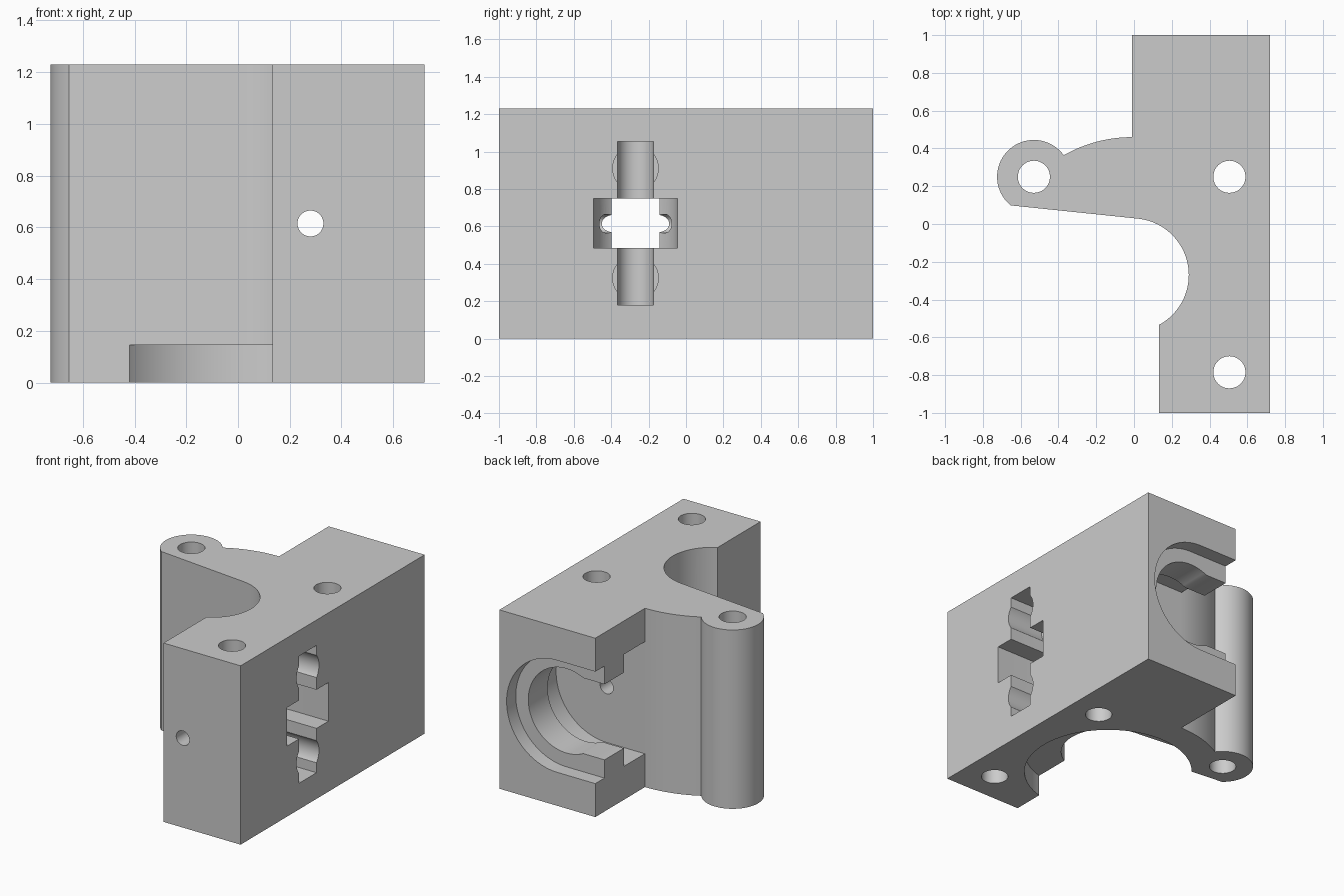
import bpy
import bmesh
from math import sin, cos, radians, asin, degrees
from mathutils import Vector

if "Cube" in bpy.data.objects:
    bpy.data.objects.remove(bpy.data.objects["Cube"])

HEIGHT = 1.23
MID_Z = HEIGHT / 2
BORE_X, BORE_Y = -0.01, -0.27      # drive bore axis
FEED_X = 0.28                      # feed hole axis

grey = bpy.data.materials.new("plain_grey")
grey.use_nodes = True
grey.diffuse_color = (0.6, 0.6, 0.6, 1)
grey.node_tree.nodes["Principled BSDF"].inputs["Base Color"].default_value = (0.6, 0.6, 0.6, 1)


def arc(cx, cy, r, a, b, n=32):
    return [(cx + r * cos(radians(a + (b - a) * i / n)),
             cy + r * sin(radians(a + (b - a) * i / n))) for i in range(n + 1)]


def circle(cx, cy, r, n=48):
    return arc(cx, cy, r, 0, 360, n)[:-1]


def prism(name, points, axis, lo, hi):
    """Extrude a flat outline along an axis; outline uses the other two axes in order."""
    def place(p, d):
        v = list(p)
        v.insert("xyz".index(axis), d)
        return Vector(v)
    bm = bmesh.new()
    face = bm.faces.new([bm.verts.new(place(p, lo)) for p in points])
    ext = bmesh.ops.extrude_face_region(bm, geom=[face])
    shift = place((0, 0), hi - lo)
    bmesh.ops.translate(bm, vec=shift, verts=[g for g in ext["geom"] if isinstance(g, bmesh.types.BMVert)])
    bmesh.ops.recalc_face_normals(bm, faces=bm.faces)
    mesh = bpy.data.meshes.new(name)
    bm.to_mesh(mesh)
    bm.free()
    ob = bpy.data.objects.new(name, mesh)
    bpy.context.collection.objects.link(ob)
    mesh.materials.append(grey)
    return ob


# Body outline: block, drive bore notch, arm and screw boss
outline = [(0.72, -1), (0.72, 1), (-0.01, 1)]
outline += arc(BORE_X, BORE_Y, 0.73, 90, 119.5, 16)
outline += arc(-0.53, 0.25, 0.195, 37, 231, 40)
outline += arc(BORE_X, BORE_Y, 0.30, 84, -61.5, 40)
outline += [(0.133, -1)]
body = prism("extruder_body", outline, "z", 0, HEIGHT)

cutters = []


def cut(name, points, axis, lo, hi):
    cutters.append(prism(name, points, axis, lo, hi))


# Motor pilot recess under the body
cut("pilot_recess", circle(BORE_X, BORE_Y, 0.535, 96), "z", -0.1, 0.145)

# Vertical screw holes
for x, y in ((-0.53, 0.25), (0.505, 0.25), (0.505, -0.785)):
    cut("screw_hole", circle(x, y, 0.085), "z", -0.1, HEIGHT + 0.1)

# Feed hole, front to back
cut("feed_hole", circle(FEED_X, MID_Z, 0.05), "y", -1.1, 0.7)


# Stepped nozzle mount, open to the right
def mount_slot(r, half, y0, y1):
    a = 180 - degrees(asin(half / r))
    pts = arc(FEED_X, MID_Z, r, a, -a, 56)
    cut("mount_slot", pts + [(-0.1, MID_Z - half), (-0.1, MID_Z + half)], "y", y0, y1)


mount_slot(0.29, 0.26, 0.6, 0.95)
mount_slot(0.385, 0.385, 0.90, 1.1)
mount_slot(0.385, 0.385, 0.462, 0.69)


# Idler bearing pocket and axle slot with rounded floors, on the left side
def round_floor(name, half, z0, z1):
    cut(name, arc(0.444, BORE_Y, half, 90, 270, 32)
        + [(0.8, BORE_Y - half), (0.8, BORE_Y + half)], "z", z0, z1)


round_floor("bearing_pocket", 0.224, 0.485, 0.75)
round_floor("axle_slot", 0.095, 0.18, 1.055)
for side in (-1, 1):
    cut("axle_relief", circle(BORE_Y, 0.6175 + side * 0.293, 0.122), "x", 0.444, 0.8)

# Subtract every cutter, then drop it
bpy.context.view_layer.objects.active = body
body.select_set(True)
for c in cutters:
    c.hide_render = True
    mod = body.modifiers.new(c.name, "BOOLEAN")
    mod.operation = "DIFFERENCE"
    mod.solver = "EXACT"
    mod.object = c
    bpy.ops.object.modifier_apply(modifier=mod.name)
for c in cutters:
    bpy.data.objects.remove(c)

bpy.ops.object.select_all(action="DESELECT")
body.select_set(True)
bpy.ops.object.shade_smooth_by_angle(angle=radians(25))
